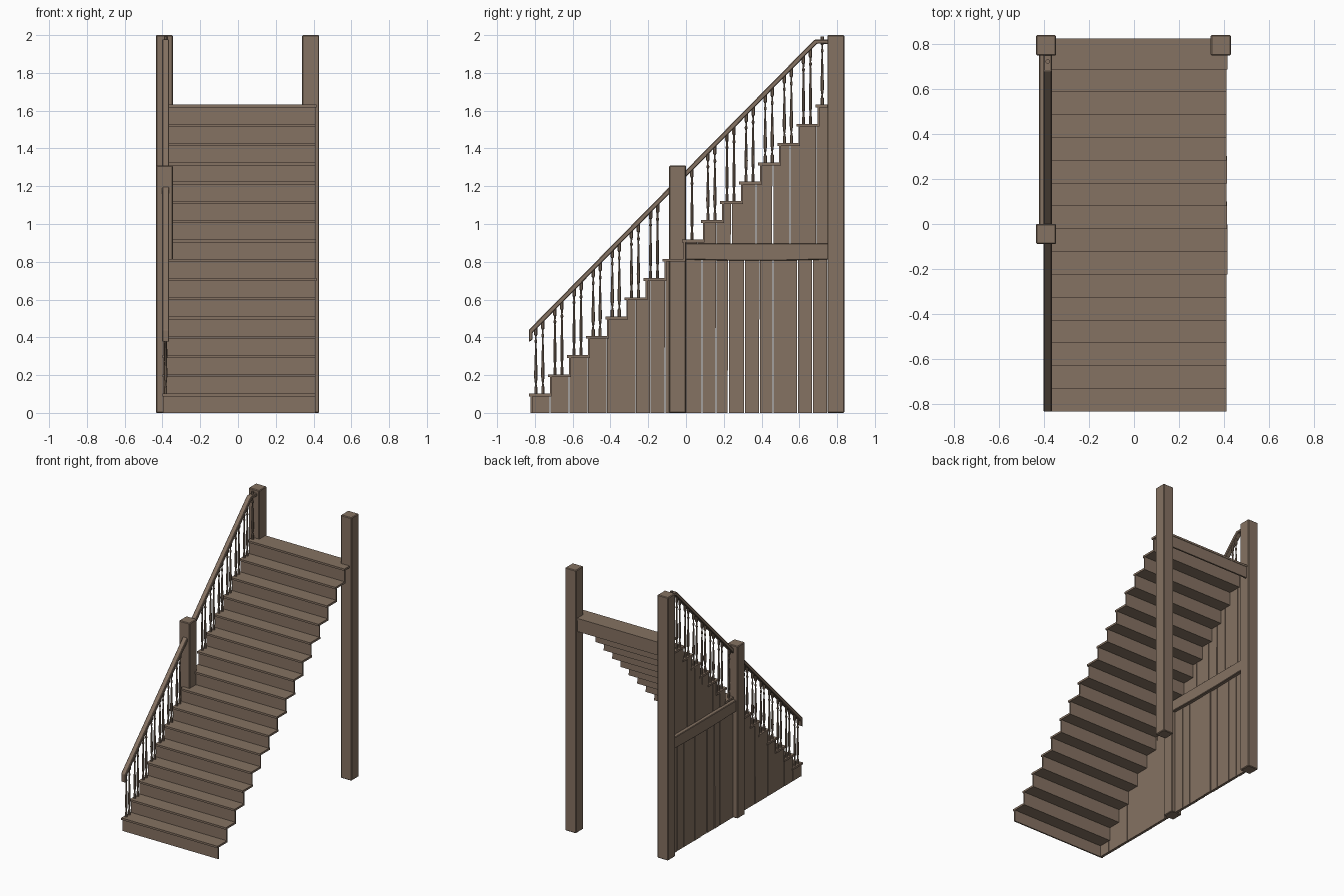
import bpy, bmesh, math, random

if "Cube" in bpy.data.objects:
    bpy.data.objects.remove(bpy.data.objects["Cube"])
random.seed(4)

wood = bpy.data.materials.new("brown wood")
wood.diffuse_color = (0.235, 0.168, 0.122, 1)
wood.use_nodes = True
wood.node_tree.nodes["Principled BSDF"].inputs["Base Color"].default_value = wood.diffuse_color

N, Y0, RUN, RISE = 16, -0.832, 0.1012, 0.102   # staircase rhythm
XL, XR = -0.40, 0.412


def finish(bm, name, bevel=0):
    bmesh.ops.recalc_face_normals(bm, faces=bm.faces)
    me = bpy.data.meshes.new(name)
    bm.to_mesh(me)
    bm.free()
    me.materials.append(wood)
    ob = bpy.data.objects.new(name, me)
    bpy.context.collection.objects.link(ob)
    if bevel:
        m = ob.modifiers.new("bevel", "BEVEL")
        m.width, m.segments = bevel, 1
    return ob


def prism(bm, pts, x0, x1):
    """Extrude a y/z outline along x."""
    f = bm.faces.new([bm.verts.new((x0, y, z)) for y, z in pts])
    r = bmesh.ops.extrude_face_region(bm, geom=[f])
    for v in r["geom"]:
        if isinstance(v, bmesh.types.BMVert):
            v.co.x = x1


def box(bm, x0, x1, y0, y1, z0, z1):
    prism(bm, [(y0, z0), (y1, z0), (y1, z1), (y0, z1)], x0, x1)


# Newel posts
for name, x, y, h in (("back_left_post", -0.39, 0.793, 2.0),
                      ("back_right_post", 0.385, 0.793, 2.0),
                      ("middle_post", -0.39, -0.044, 1.31)):
    bm = bmesh.new()
    box(bm, x - 0.045, x + 0.045, y - 0.045, y + 0.045, 0, h)
    finish(bm, name, 0.005)

# Treads and risers
treads, risers = bmesh.new(), bmesh.new()
for i in range(N):
    y, top = Y0 + i * RUN, (i + 1) * RISE
    back = 0.823 if i == N - 1 else y + RUN + 0.02
    e = random.uniform(-0.003, 0.003)
    box(treads, XL, XR + e, y, back, top - 0.015, top)
    box(risers, XL + 0.004, XR - 0.003, y + 0.01, y + 0.02, max(0, top - RISE - 0.012), top - 0.01)
finish(treads, "treads")
finish(risers, "risers")
bm = bmesh.new()
box(bm, XL, XR, 0.808, 0.82, 1.53, 1.625)
finish(bm, "landing_back_board")


# Side wall of vertical planks whose tops follow the steps
def step_top(y):
    i = max(0, min(N - 1, math.floor((y - Y0 - 0.014) / RUN)))
    return (i + 1) * RISE - 0.013


def plank(bm, a, b, lo, hi):
    g = random.uniform(0.001, 0.003)
    a, b = a + g, b - g
    edges = [Y0 + 0.014 + i * RUN for i in range(1, N)]
    cuts = [a] + [e for e in edges if a + 0.001 < e < b - 0.001] + [b]
    t = random.uniform(-0.002, 0.002)
    pts = [(a, lo), (b + t, lo)]
    for p, q in reversed(list(zip(cuts, cuts[1:]))):
        h = min(hi, step_top((p + q) / 2))
        for v in ((q, h), (p, h)):
            if v != pts[-1]:
                pts.append(v)
    # drop repeated collinear points where the plank is capped
    pts = [p for k, p in enumerate(pts)
           if not (0 < k < len(pts) - 1 and pts[k - 1][1] == p[1] == pts[k + 1][1])]
    s = random.uniform(-0.002, 0.002)
    prism(bm, pts, -0.395 + s, -0.375 + s)


def wall(name, ys, lo, hi):
    bm = bmesh.new()
    for a, b in zip(ys, ys[1:]):
        plank(bm, a, b, lo, hi)
    finish(bm, name)


wall("front_wall_planks", [-0.82, -0.72, -0.62, -0.52, -0.42, -0.265, -0.19, -0.11, -0.06], 0, 3)
wall("lower_wall_planks", [-0.03, 0.085, 0.16, 0.225, 0.31, 0.39, 0.46, 0.59, 0.67, 0.75], 0, 0.85)
wall("upper_wall_planks", [-0.03, 0.06, 0.16, 0.24, 0.37, 0.46, 0.55, 0.69, 0.76], 0.85, 3)

# Horizontal beam between the posts
bm = bmesh.new()
prism(bm, [(-0.01, 0.812), (0.25, 0.806), (0.5, 0.806), (0.76, 0.812), (0.76, 0.897), (-0.01, 0.897)],
      -0.422, -0.35)
finish(bm, "wall_beam", 0.004)


# Handrail
def rail_top(y):
    return 0.44 + 1.016 * (y + 0.832)


bm = bmesh.new()
T = 0.036
prism(bm, [(-0.832, 0.44), (-0.832, 0.375), (-0.812, 0.388), (-0.812, rail_top(-0.812) - T),
           (0.695, rail_top(0.695) - T), (0.76, 1.952), (0.76, 1.976), (0.68, 1.976)], -0.402, -0.364)
finish(bm, "handrail", 0.004)


# Turned balusters: (height fraction, radius)
PROFILE = [(0, .009), (.10, .009), (.11, .006), (.15, .005), (.22, .009), (.32, .0095),
           (.60, .006), (.76, .0045), (.78, .008), (.80, .008), (.82, .0045),
           (.87, .005), (.89, .010), (1, .010)]


def baluster(bm, y, z0, z1, sides=8):
    rings = []
    for t, r in PROFILE:
        rings.append([bm.verts.new((-0.383 + r * math.cos(k * math.tau / sides + math.pi / sides),
                                    y + r * math.sin(k * math.tau / sides + math.pi / sides),
                                    z0 + t * (z1 - z0))) for k in range(sides)])
    for p, q in zip(rings, rings[1:]):
        for k in range(sides):
            n = (k + 1) % sides
            bm.faces.new((p[k], p[n], q[n], q[k]))
    bm.faces.new(rings[0])
    bm.faces.new(rings[-1])


bm = bmesh.new()
for i in range(N):
    y = Y0 + i * RUN
    spots = {7: (), 8: (0.054,), 15: (0.035,)}.get(i, (0.037, 0.074))
    for d in spots:
        baluster(bm, y + d, (i + 1) * RISE - 0.002, rail_top(y + d) - T + 0.012)
finish(bm, "balusters")
